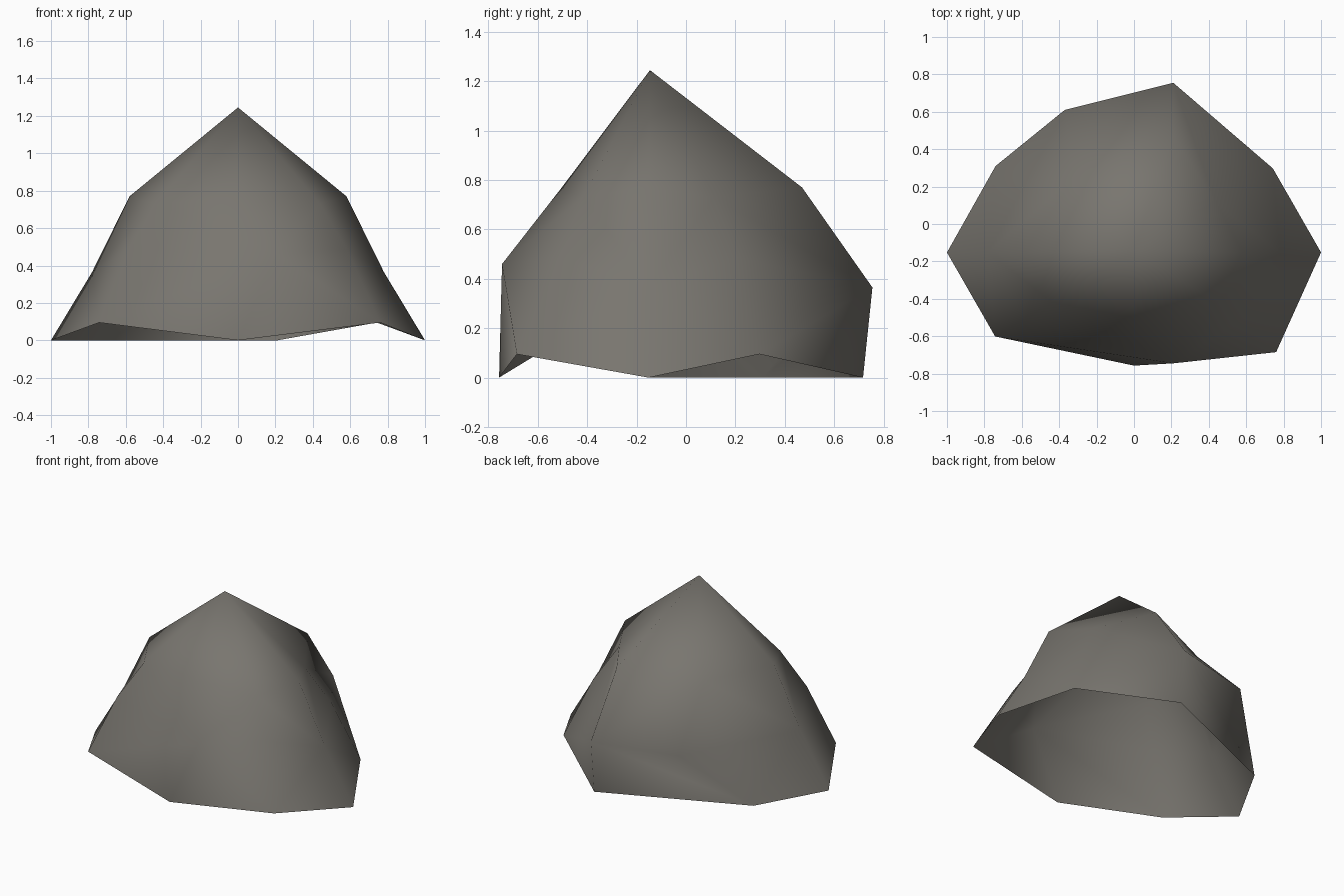
import bpy, math

if "Cube" in bpy.data.objects:
    bpy.data.objects.remove(bpy.data.objects["Cube"])

# Rock shell: an 8-sided squashed dome, open underneath, with a few pulled corners
DEPTH = 0.605       # y squash
Y0 = -0.152         # dome axis sits slightly forward
# (radius, z) on the axis columns, (radius, z) on the diagonal columns
RINGS = [((0.58, 0.77), (0.62, 0.73)),
         ((0.78, 0.365), (0.826, 0.485)),
         ((1.00, 0.0), (1.05, 0.095))]

# columns run counter-clockwise from +x: 0 right, 2 back, 4 left, 6 front
PULLED = {
    (0, 2): (0.21, 0.47, 0.77),     # back column leans right and bulges
    (1, 2): (0.21, 0.755, 0.365),
    (2, 2): (0.21, 0.717, 0.0),
    (0, 3): (-0.32, 0.25, 0.74),    # back left bulge
    (1, 3): (-0.37, 0.61, 0.365),
    (2, 3): (-0.74, 0.31, 0.0),
    (1, 6): (0.21, -0.745, 0.46),   # front overhang
    (2, 7): (0.76, -0.685, 0.095),  # front right foot
}

verts = [(0, -0.146, 1.245)]
for r, ring in enumerate(RINGS):
    for c in range(8):
        radius, z = ring[c % 2]
        a = c * math.pi / 4
        p = (radius * math.cos(a), Y0 + DEPTH * radius * math.sin(a), z)
        verts.append(PULLED.get((r, c), p))


def vid(r, c):
    return 1 + r * 8 + c % 8


faces = [(0, vid(0, c), vid(0, c + 1)) for c in range(8)]
for r in (0, 1):
    for c in range(8):
        a, b = vid(r, c), vid(r, c + 1)
        d, e = vid(r + 1, c), vid(r + 1, c + 1)
        # upper band splits towards the lower axis corner, lower band towards the upper one
        if (c % 2 == 0) == (r == 1):
            faces += [(a, d, e), (a, e, b)]
        else:
            faces += [(a, d, b), (b, d, e)]

mesh = bpy.data.meshes.new("rock")
mesh.from_pydata(verts, [], faces)
mesh.update()
for p in mesh.polygons:
    p.use_smooth = True

stone = bpy.data.materials.new("warm grey stone")
stone.diffuse_color = (0.19, 0.18, 0.16, 1)
stone.use_nodes = True
stone.node_tree.nodes["Principled BSDF"].inputs["Base Color"].default_value = stone.diffuse_color
mesh.materials.append(stone)

rock = bpy.data.objects.new("rock", mesh)
bpy.context.collection.objects.link(rock)
